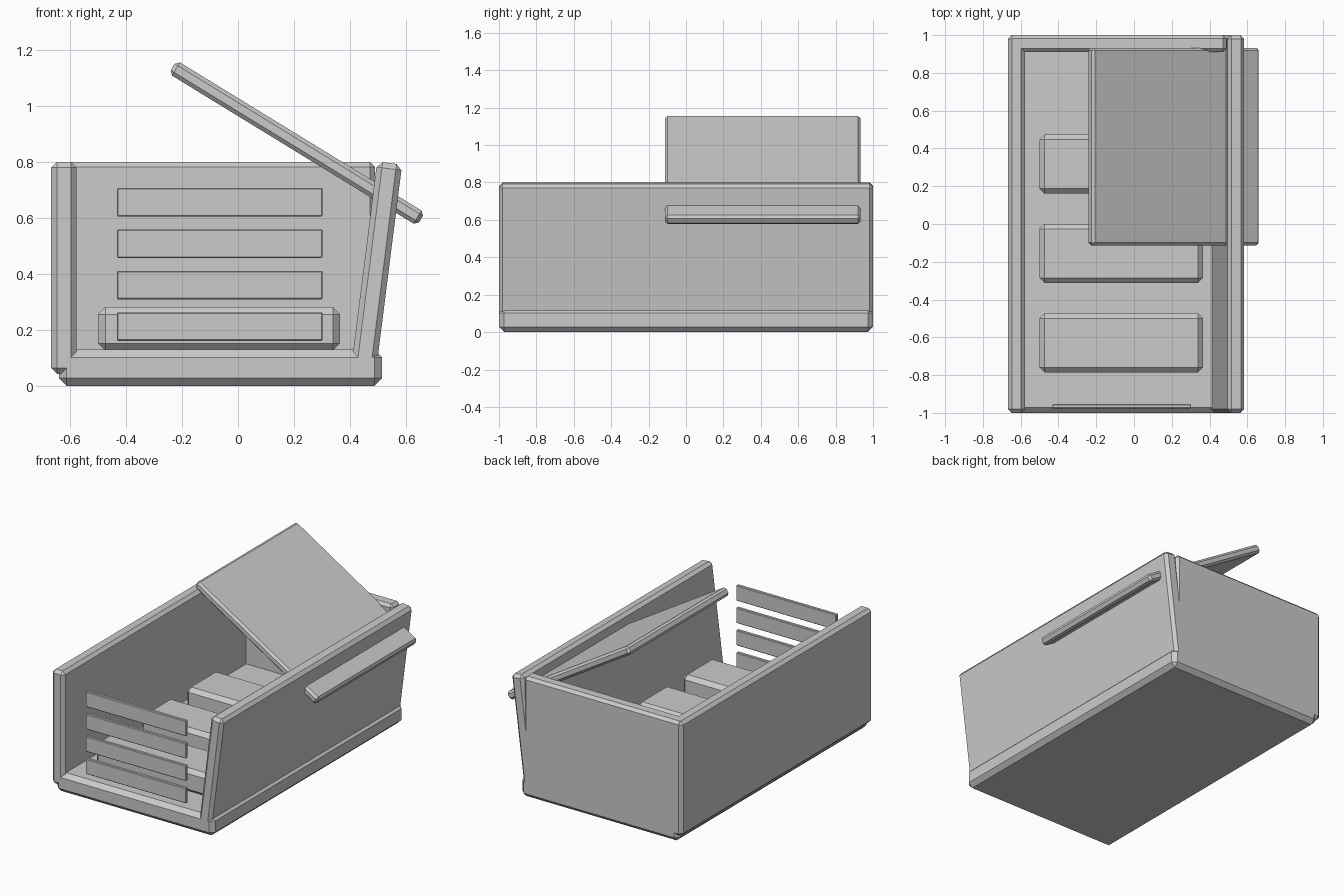
import bpy
from math import radians

if "Cube" in bpy.data.objects:
    bpy.data.objects.remove(bpy.data.objects["Cube"])


def box(name, x, y, z, bevel, tilt=0.0):
    """Chamfered box from (min, max) ranges, tilted about its own y axis."""
    bpy.ops.mesh.primitive_cube_add(size=1)
    ob = bpy.context.object
    ob.name = name
    ranges = (x, y, z)
    ob.location = [(a + b) / 2 for a, b in ranges]
    ob.scale = [b - a for a, b in ranges]
    bpy.ops.object.transform_apply(location=False, rotation=False, scale=True)
    ob.rotation_euler.y = radians(tilt)
    mod = ob.modifiers.new("chamfer", "BEVEL")
    mod.width = bevel
    mod.segments = 1
    mod.limit_method = 'NONE'
    return ob


def centred(c, size):
    return (c - size / 2, c + size / 2)


# Floor
box("base", (-0.64, 0.515), (-1, 1), (0, 0.13), 0.028)

# Walls; the right one leans outward
box("left_wall", (-0.667, -0.577), (-1, 1), (0.043, 0.8), 0.02)
box("back_wall", (-0.66, 0.49), (0.91, 1), (0.043, 0.8), 0.018)
box("right_wall", centred(0.494, 0.09), (-1, 1), centred(0.42, 0.757), 0.02, 7.2)

# Loose tilted panel passing through the right wall
box("tilted_panel", centred(0.21, 1.04), (-0.113, 0.933), centred(0.867, 0.055), 0.014, 31.5)

# Blocks on the floor
for i in range(3):
    y = -0.785 + i * 0.473
    box(f"floor_block_{i + 1}", (-0.5, 0.365), (y, y + 0.312), (0.126, 0.281), 0.026)

# Front slats
for i in range(4):
    z = 0.161 + i * 0.148
    box(f"front_slat_{i + 1}", (-0.432, 0.302), (-0.976, -0.953), (z, z + 0.102), 0.004)
